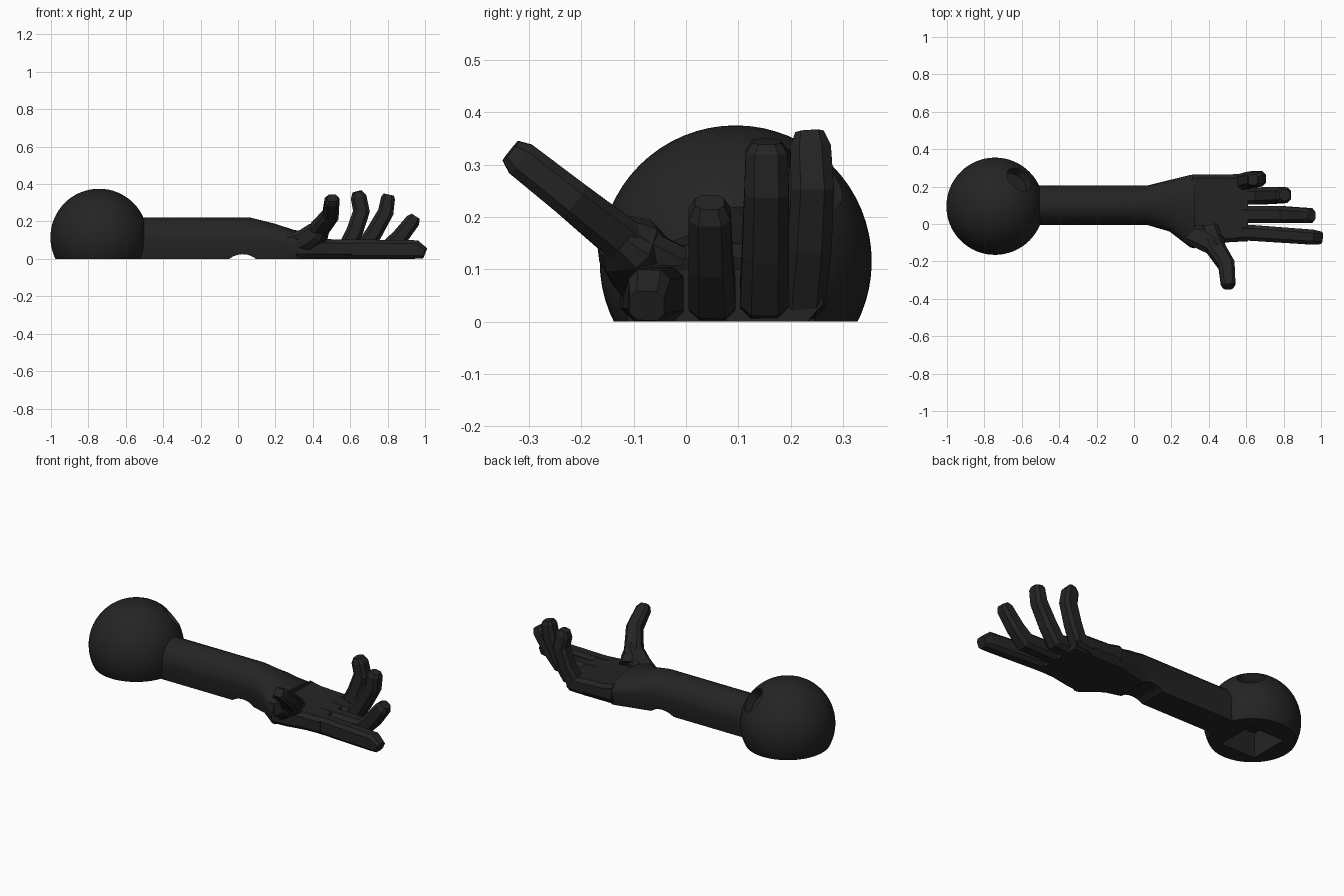
import bpy, bmesh, math
from mathutils import Vector

if "Cube" in bpy.data.objects:
    bpy.data.objects.remove(bpy.data.objects["Cube"])

mat = bpy.data.materials.new("charcoal")
mat.diffuse_color = (0.0176, 0.0176, 0.0176, 1)
mat.use_nodes = True
mat.node_tree.nodes["Principled BSDF"].inputs["Base Color"].default_value = mat.diffuse_color


def make(name, bm, smooth=None):
    bmesh.ops.recalc_face_normals(bm, faces=bm.faces)
    me = bpy.data.meshes.new(name)
    bm.to_mesh(me)
    bm.free()
    me.materials.append(mat)
    ob = bpy.data.objects.new(name, me)
    bpy.context.collection.objects.link(ob)
    if smooth:
        bpy.ops.object.select_all(action='DESELECT')
        ob.select_set(True)
        bpy.context.view_layer.objects.active = ob
        bpy.ops.object.shade_smooth_by_angle(angle=math.radians(smooth))
    return ob


def loft(name, rings, smooth=None):
    bm = bmesh.new()
    vs = [[bm.verts.new(p) for p in r] for r in rings]
    n = len(vs[0])
    for a, b in zip(vs, vs[1:]):
        for i in range(n):
            bm.faces.new((a[i], a[(i + 1) % n], b[(i + 1) % n], b[i]))
    bm.faces.new(vs[0])
    bm.faces.new(vs[-1])
    return make(name, bm, smooth)


def cut(ob, cutter):
    m = ob.modifiers.new("cut", 'BOOLEAN')
    m.operation, m.object, m.solver = 'DIFFERENCE', cutter, 'EXACT'
    cutter.hide_render = True
    cutter.hide_viewport = True


def cylinder(name, centre, axis, r, depth, seg=32):
    bm = bmesh.new()
    bmesh.ops.create_cone(bm, cap_ends=True, segments=seg, radius1=r, radius2=r, depth=depth)
    rot = Vector(axis).to_track_quat('Z', 'Y').to_matrix()
    bmesh.ops.rotate(bm, verts=bm.verts, matrix=rot)
    bmesh.ops.translate(bm, verts=bm.verts, vec=centre)
    return make(name, bm)


def box(name, lo, hi):
    return loft(name, [[(x, lo[1], lo[2]), (x, hi[1], lo[2]), (x, hi[1], hi[2]), (x, lo[1], hi[2])]
                       for x in (lo[0], hi[0])])


def finger(name, path, side):
    """Chamfered box swept along (x, y, z, width, thickness) points."""
    pts = [Vector(p[:3]) for p in path]
    rings = []
    for i, (x, y, z, w, h) in enumerate(path):
        t = Vector()
        if i > 0:
            t += (pts[i] - pts[i - 1]).normalized()
        if i < len(pts) - 1:
            t += (pts[i + 1] - pts[i]).normalized()
        t.normalize()
        s = Vector(side)
        s = (s - t * s.dot(t)).normalized()
        u = t.cross(s)
        w, h = w / 2, h / 2
        c = 0.45 * min(w, h)
        prof = [(w, h - c), (w - c, h), (c - w, h), (-w, h - c),
                (-w, c - h), (c - w, -h), (w - c, -h), (w, c - h)]
        rings.append([pts[i] + s * a + u * b for a, b in prof])
    return loft(name, rings)


# Ball end with flat base, angled round socket and pocket underneath
C = Vector((-0.743, 0.095, 0.115))
R = 0.26
bm = bmesh.new()
bmesh.ops.create_uvsphere(bm, u_segments=64, v_segments=32, radius=R)
bmesh.ops.translate(bm, verts=bm.verts, vec=C)
g = bmesh.ops.bisect_plane(bm, geom=bm.verts[:] + bm.edges[:] + bm.faces[:],
                           plane_co=(0, 0, 0), plane_no=(0, 0, -1), clear_outer=True)
bmesh.ops.holes_fill(bm, edges=[e for e in bm.edges if e.is_boundary])
ball = make("ball_end", bm, 35)
d = Vector((0.135, 0.15, 0.165)).normalized()
cut(ball, cylinder("socket_cutter", C + d * R, d, 0.075, 0.12))
cut(ball, box("pocket_cutter", (-0.87, -0.04, -0.1), (-0.64, 0.2, 0.15)))

# Forearm widening into the palm: x, y min, y max, top, shoulder height fraction
sections = [(-0.56, -0.005, 0.205, 0.22, 0.45), (0.07, -0.005, 0.205, 0.22, 0.45),
            (0.19, -0.04, 0.235, 0.19, 0.5), (0.30, -0.125, 0.262, 0.155, 0.55),
            (0.325, -0.13, 0.265, 0.15, 0.6)]
rings = []
for x, y0, y1, top, f in sections:
    mid, hw = (y0 + y1) / 2, (y1 - y0) / 2
    arc = [(x, mid + hw * math.cos(a), top * (f + (1 - f) * math.sin(a)))
           for a in (math.pi * i / 12 for i in range(13))]
    rings.append([(x, y0 + 0.02, 0), (x, y1 - 0.02, 0)] + arc)
arm = loft("forearm", rings, 30)
cut(arm, cylinder("notch_cutter", (0.025, 0.1, -0.09), (0, 1, 0), 0.115, 1.0))

# Palm slab with bevelled lower edges
rings = []
for x, y0, y1, top in ((0.31, -0.125, 0.265, 0.125), (0.38, -0.12, 0.265, 0.11),
                       (0.50, -0.098, 0.265, 0.105), (0.61, -0.092, 0.262, 0.1)):
    rings.append([(x, y0 + 0.025, 0), (x, y1 - 0.03, 0), (x, y1, 0.035),
                  (x, y1, top - 0.02), (x, y1 - 0.02, top),
                  (x, y0 + 0.02, top), (x, y0, top - 0.02), (x, y0, 0.025)])
loft("palm", rings)

# Four fingers, progressively more curled
Y = (0, 1, 0)
finger("index_finger", [(0.52, -0.045, 0.052, 0.085, 0.104), (0.62, -0.047, 0.052, 0.085, 0.104),
                        (0.95, -0.07, 0.05, 0.08, 0.1), (0.998, -0.075, 0.03, 0.066, 0.06)], Y)
finger("middle_finger", [(0.52, 0.05, 0.052, 0.09, 0.104), (0.80, 0.05, 0.052, 0.09, 0.1),
                         (0.865, 0.047, 0.115, 0.085, 0.09), (0.935, 0.045, 0.205, 0.08, 0.08),
                         (0.95, 0.045, 0.228, 0.055, 0.05)], Y)
finger("ring_finger", [(0.52, 0.148, 0.052, 0.09, 0.104), (0.67, 0.15, 0.055, 0.092, 0.1),
                       (0.725, 0.152, 0.135, 0.09, 0.09), (0.79, 0.154, 0.25, 0.085, 0.085),
                       (0.802, 0.154, 0.325, 0.08, 0.075), (0.806, 0.154, 0.344, 0.055, 0.055)], Y)
finger("little_finger", [(0.50, 0.222, 0.055, 0.085, 0.1), (0.58, 0.225, 0.06, 0.085, 0.1),
                         (0.625, 0.236, 0.15, 0.085, 0.09), (0.66, 0.242, 0.255, 0.082, 0.09),
                         (0.645, 0.238, 0.33, 0.078, 0.085), (0.637, 0.236, 0.36, 0.055, 0.05)], Y)

# Thumb rising from its base mound
finger("thumb_mound", [(0.28, -0.05, 0.075, 0.09, 0.11), (0.37, -0.075, 0.10, 0.13, 0.12),
                       (0.43, -0.11, 0.145, 0.12, 0.11), (0.45, -0.135, 0.165, 0.08, 0.08)], (0.5, 1, 0))
finger("thumb", [(0.40, -0.03, 0.10, 0.1, 0.1), (0.43, -0.12, 0.155, 0.10, 0.085),
                 (0.495, -0.22, 0.235, 0.088, 0.075), (0.503, -0.315, 0.31, 0.078, 0.07),
                 (0.505, -0.335, 0.326, 0.055, 0.048)], (1, 0, 0))
